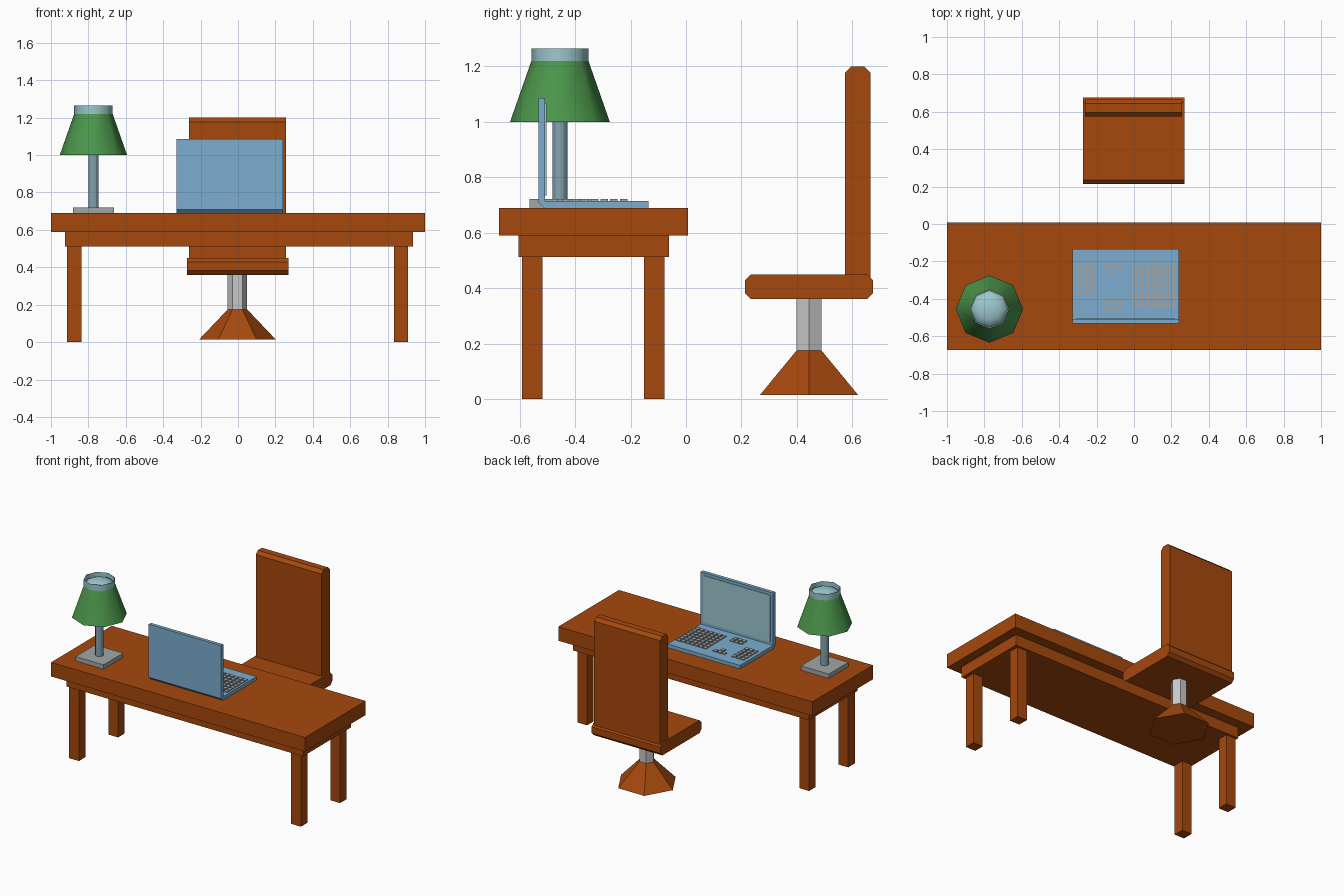
import bpy, bmesh, math

if "Cube" in bpy.data.objects:
    bpy.data.objects.remove(bpy.data.objects["Cube"])


def mat(name, rgb):
    m = bpy.data.materials.new(name)
    m.diffuse_color = (*rgb, 1)
    m.use_nodes = True
    m.node_tree.nodes["Principled BSDF"].inputs["Base Color"].default_value = m.diffuse_color
    return m


WOOD = mat("brown wood", (0.38, 0.065, 0.004))
GREEN = mat("green shade", (0.07, 0.30, 0.07))
BLUE = mat("laptop blue", (0.20, 0.42, 0.63))
GLASS = mat("pale glass", (0.33, 0.58, 0.62))
STEEL = mat("blue steel", (0.23, 0.36, 0.43))
GREY = mat("mid grey", (0.36, 0.38, 0.39))
CHROME = mat("light grey", (0.58, 0.58, 0.58))


def finish(name, bm, material, smooth=False):
    bmesh.ops.recalc_face_normals(bm, faces=bm.faces)
    me = bpy.data.meshes.new(name)
    bm.to_mesh(me)
    bm.free()
    me.materials.append(material)
    for p in me.polygons:
        p.use_smooth = smooth
    ob = bpy.data.objects.new(name, me)
    bpy.context.collection.objects.link(ob)
    return ob


def add_box(bm, x, y, z):
    vs = bmesh.ops.create_cube(bm, size=1)["verts"]
    for v in vs:
        for i, (lo, hi) in enumerate((x, y, z)):
            v.co[i] = lo if v.co[i] < 0 else hi


def box(name, x, y, z, material):
    bm = bmesh.new()
    add_box(bm, x, y, z)
    return finish(name, bm, material)


def extrude_x(name, profile, x0, x1, material):
    """Extrude a (y, z) side profile across x."""
    bm = bmesh.new()
    face = bm.faces.new([bm.verts.new((x0, y, z)) for y, z in profile])
    new = bmesh.ops.extrude_face_region(bm, geom=[face])["geom"]
    for v in new:
        if isinstance(v, bmesh.types.BMVert):
            v.co.x = x1
    return finish(name, bm, material)


def lathe(name, cx, cy, rings, sides, material, cap_bottom=True, cap_top=True, smooth=False):
    """Stack (radius, z) rings around a vertical axis."""
    bm = bmesh.new()
    loops = [[bm.verts.new((cx + r * math.cos(math.tau * i / sides),
                            cy + r * math.sin(math.tau * i / sides), z))
              for i in range(sides)] for r, z in rings]
    for a, b in zip(loops, loops[1:]):
        for i in range(sides):
            j = (i + 1) % sides
            bm.faces.new((a[i], a[j], b[j], b[i]))
    if cap_bottom:
        bm.faces.new(loops[0][::-1])
    if cap_top:
        bm.faces.new(loops[-1])
    return finish(name, bm, material, smooth)


# Desk
box("desk_top", (-1, 1), (-0.674, 0.008), (0.59, 0.69), WOOD)
box("desk_apron", (-0.925, 0.935), (-0.605, -0.062), (0.512, 0.59), WOOD)
for side, x in (("left", (-0.915, -0.838)), ("right", (0.833, 0.91))):
    for end, y in (("front", (-0.592, -0.517)), ("back", (-0.152, -0.077))):
        box(f"{end}_{side}_leg", x, y, (0, 0.512), WOOD)

# Lamp
LX, LY = -0.773, -0.455
box("lamp_base", (LX - 0.11, LX + 0.11), (LY - 0.11, LY + 0.11), (0.69, 0.721), GREY)
lathe("lamp_pole", LX, LY, [(0.027, 0.72), (0.027, 1.2)], 12, STEEL, smooth=False)
lathe("lamp_shade", LX, LY, [(0.18, 1.0), (0.103, 1.22)], 8, GREEN, False, False, True)
lathe("lamp_collar", LX, LY, [(0.103, 1.22), (0.103, 1.264)], 8, GLASS, False, False, True)
lathe("lamp_bulb", LX, LY, [(0.1, 1.22), (0.09, 1.238), (0.06, 1.252), (0.02, 1.26)],
      8, GLASS, False, True, True)

# Laptop body: base and lid as one L-shaped profile
extrude_x("laptop_body", [(-0.135, 0.69), (-0.513, 0.69), (-0.533, 0.71), (-0.533, 1.087),
                          (-0.508, 1.087), (-0.508, 0.715), (-0.135, 0.715)],
          -0.33, 0.24, BLUE)
box("laptop_screen", (-0.31, 0.22), (-0.509, -0.504), (0.735, 1.067), GLASS)

# Keyboard: main block, arrow keys, six-key block and number pad
PITCH, KEY = 0.0345, 0.027
bm = bmesh.new()


def keys(x0, y_near, cols, rows, skip=()):
    for c in range(cols):
        for r in range(rows):
            if (c, r) not in skip:
                x, y = x0 + c * PITCH, y_near - r * PITCH
                add_box(bm, (x, x + KEY), (y - KEY, y), (0.712, 0.721))


keys(-0.008, -0.212, 7, 7)
keys(-0.157, -0.212, 3, 2, {(0, 1), (2, 1)})
keys(-0.157, -0.367, 3, 3, {(0, 0), (1, 0), (2, 0)})
keys(-0.306, -0.212, 3, 5)
finish("laptop_keys", bm, GREY)

# Chair
c = 0.022
extrude_x("chair_seat", [(0.213, 0.36 + c), (0.213 + c, 0.36), (0.675 - c, 0.36),
                         (0.675, 0.36 + c), (0.675, 0.45 - c), (0.675 - c, 0.45),
                         (0.213 + c, 0.45), (0.213, 0.45 - c)], -0.272, 0.27, WOOD)
extrude_x("chair_back", [(0.574, 0.43), (0.665, 0.43), (0.665, 1.2 - c), (0.665 - c, 1.2),
                         (0.574 + c, 1.2), (0.574, 1.2 - c)], -0.262, 0.257, WOOD)
lathe("chair_post", -0.003, 0.444, [(0.052, 0.17), (0.052, 0.37)], 6, CHROME)
lathe("chair_foot", -0.003, 0.444, [(0.204, 0.015), (0.052, 0.175)], 6, WOOD)
